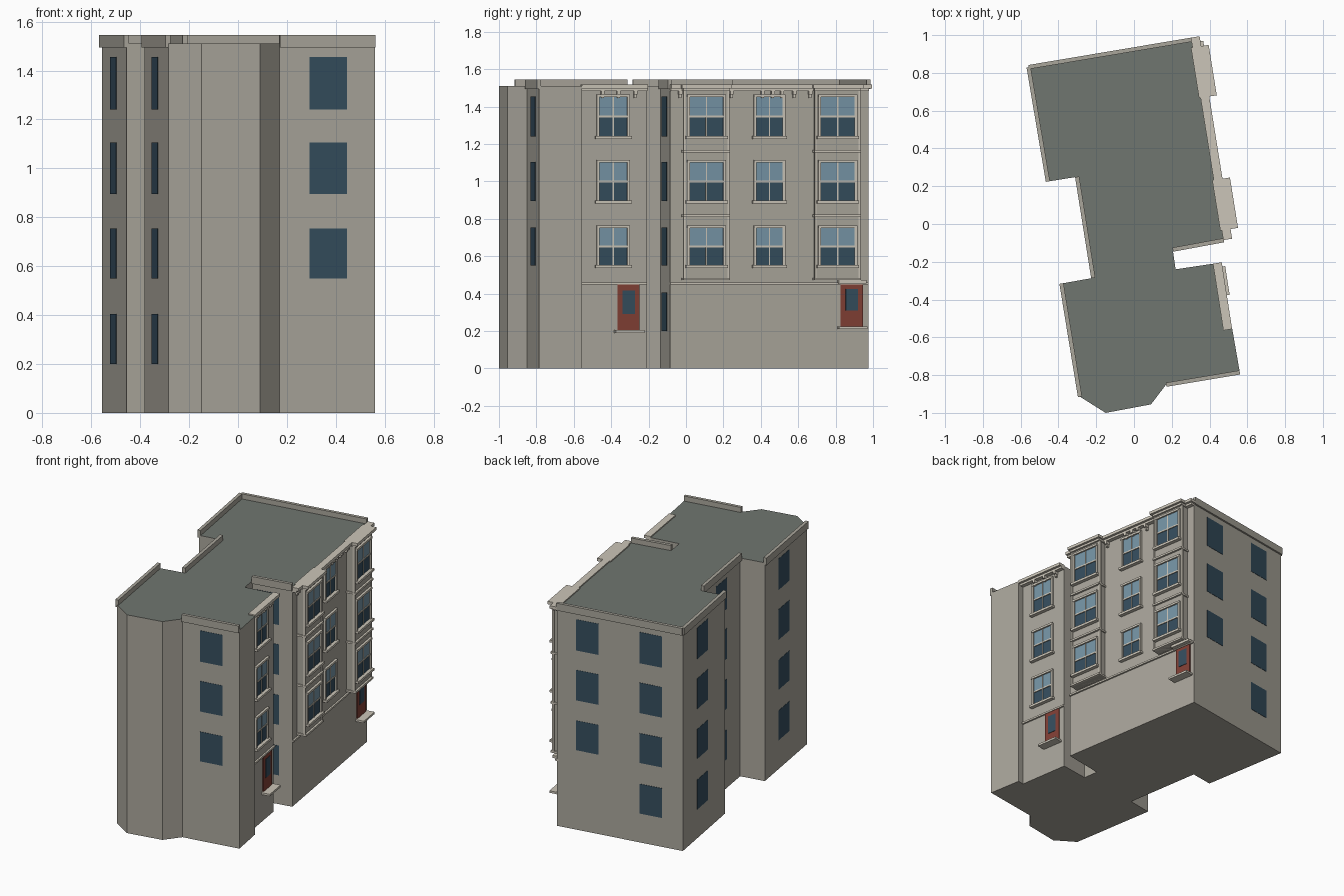
import bpy, bmesh
from mathutils import Vector

if "Cube" in bpy.data.objects:
    bpy.data.objects.remove(bpy.data.objects["Cube"])


def material(name, rgb):
    m = bpy.data.materials.new(name)
    m.diffuse_color = (*rgb, 1)
    m.use_nodes = True
    m.node_tree.nodes["Principled BSDF"].inputs["Base Color"].default_value = m.diffuse_color
    return m


WALL, ROOF, TRIM, GLASS, PANE, DOOR = range(6)
MATS = [material("wall_stone", (0.40, 0.38, 0.33)),
        material("roof_grey", (0.16, 0.18, 0.16)),
        material("trim_stone", (0.60, 0.56, 0.48)),
        material("dark_glass", (0.035, 0.075, 0.11)),
        material("light_glass", (0.18, 0.30, 0.38)),
        material("door_red", (0.22, 0.05, 0.035))]

# Footprint, anticlockwise from the facade side of the notch
FOOT = [Vector(p) for p in (
    (0.475, -0.085), (0.305, 0.975), (-0.557, 0.83), (-0.455, 0.225),
    (-0.30, 0.25), (-0.215, -0.285), (-0.383, -0.315), (-0.285, -0.915),
    (-0.15, -1.0), (0.09, -0.955), (0.17, -0.85), (0.56, -0.785),
    (0.52, -0.555), (0.475, -0.563), (0.42, -0.21), (0.22, -0.24),
    (0.205, -0.135))]
MAIN, SIDE = 0, 13          # the two decorated facade walls
ROWS = [(0.55, 0.755), (0.895, 1.105), (1.24, 1.455)]
GROUND = (0.20, 0.405)
TOP = 1.51


def wall_frame(i):
    p, q = FOOT[i], FOOT[(i + 1) % len(FOOT)]
    u = (q - p).normalized()
    return p, u, Vector((u.y, -u.x)), (q - p).length


def finish(name, bm):
    bmesh.ops.recalc_face_normals(bm, faces=bm.faces)
    me = bpy.data.meshes.new(name)
    bm.to_mesh(me)
    bm.free()
    for m in MATS:
        me.materials.append(m)
    ob = bpy.data.objects.new(name, me)
    bpy.context.collection.objects.link(ob)
    return ob


def build(name, wall, boxes):
    """Boxes on a wall: along s0-s1, height z0-z1, outward d0-d1, material."""
    p, u, n, _ = wall_frame(wall)
    bm = bmesh.new()
    for s0, s1, z0, z1, d0, d1, mat in boxes:
        loops = [[bm.verts.new((*(p + u * s + n * d), z))
                  for s, d in ((s0, d0), (s0, d1), (s1, d1), (s1, d0))]
                 for z in (z0, z1)]
        lo, hi = loops
        faces = [bm.faces.new(lo[::-1]), bm.faces.new(hi)]
        for k in range(4):
            j = (k + 1) % 4
            faces.append(bm.faces.new((lo[k], lo[j], hi[j], hi[k])))
        for f in faces:
            f.material_index = mat
    return finish(name, bm)


def along(wall, y, d=0.0):
    """Distance along a facade wall for a given world y."""
    p, u, n, _ = wall_frame(wall)
    return (y - p.y - d * n.y) / u.y


def sash_window(name, wall, y, w, z0, z1, d=0.0):
    c = along(wall, y, d)
    a, b, m = c - w / 2, c + w / 2, (z0 + z1) / 2
    f = 0.010
    build(name, wall, [
        (a, b, z0, m, d - 0.01, d + 0.003, GLASS),
        (a, b, m, z1, d - 0.01, d + 0.005, PANE),
        (a - f, a + 0.004, z0, z1, d - 0.01, d + 0.013, TRIM),
        (b - 0.004, b + f, z0, z1, d - 0.01, d + 0.013, TRIM),
        (a - f, b + f, z1 - 0.004, z1 + f, d - 0.01, d + 0.016, TRIM),
        (a - f, b + f, m - 0.005, m + 0.005, d - 0.01, d + 0.009, TRIM),
        (c - 0.003, c + 0.003, z0, z1, d - 0.01, d + 0.008, TRIM),
        (a - 0.018, b + 0.018, z0 - 0.014, z0 + 0.002, d - 0.01, d + 0.026, TRIM)])


def door(name, wall, y, z0, z1):
    c = along(wall, y)
    build(name, wall, [
        (c - 0.06, c + 0.06, z0, z1, -0.01, 0.008, DOOR),
        (c - 0.033, c + 0.033, z0 + 0.085, z1 - 0.03, -0.01, 0.011, GLASS)])
    build(name + "_step", wall,
          [(c - 0.077, c + 0.077, z0 - 0.014, z0, -0.01, 0.06, TRIM)])


# Building body with a grey roof
bm = bmesh.new()
base = bm.faces.new([bm.verts.new((*p, 0)) for p in FOOT])
ext = bmesh.ops.extrude_face_region(bm, geom=[base], use_keep_orig=True)["geom"]
bmesh.ops.translate(bm, vec=(0, 0, TOP),
                    verts=[v for v in ext if isinstance(v, bmesh.types.BMVert)])
for face in ext:
    if isinstance(face, bmesh.types.BMFace):
        face.material_index = ROOF
finish("building_body", bm)

# Parapets along the plain walls
for i in (1, 2, 4, 6, 10, 16):
    length = wall_frame(i)[3]
    build(f"parapet_{i}", i, [(0, length, 1.495, 1.545, -0.010, 0.012, WALL)])

# Flat windows on the plain walls: wall, position along it, has ground row
for i, frac, ground in ((1, 0.24, False), (1, 0.745, True), (2, 0.47, True),
                        (4, 0.5, True), (6, 0.45, True), (10, 0.51, False),
                        (16, 0.38, True)):
    c = wall_frame(i)[3] * frac
    rows = ([GROUND] if ground else []) + ROWS
    build(f"plain_windows_{i}_{int(frac * 100)}", i,
          [(c - 0.078, c + 0.078, z0, z1, -0.01, 0.002, GLASS) for z0, z1 in rows])

# Cornices and belt courses on both facades
for name, wall, e0, e1 in (("main", MAIN, 0.0, 0.012), ("side", SIDE, 0.0, 0.0)):
    length = wall_frame(wall)[3]
    a, b = -e0, length + e1
    build(name + "_cornice", wall, [
        (a, b, 1.498, 1.518, -0.002, 0.045, TRIM),
        (a, length, 1.484, 1.498, -0.002, 0.028, TRIM)])
    build(name + "_belt_course", wall,
          [(a, length, 0.448, 0.460, -0.01, 0.012, TRIM)])

# Cornice brackets
for name, wall, ys in (
        ("main_brackets", MAIN, (-0.03, 0.245, 0.41, 0.465, 0.515, 0.58, 0.665)),
        ("side_brackets", SIDE, (-0.445, -0.36, -0.27))):
    boxes = []
    for y in ys:
        s = along(wall, y, 0.02)
        boxes += [(s - 0.009, s + 0.009, 1.465, 1.485, -0.01, 0.028, TRIM),
                  (s - 0.007, s + 0.007, 1.447, 1.465, -0.01, 0.016, TRIM)]
    build(name, wall, boxes)

# Projecting bays with bands between the floors
BAY = 0.055
for name, y in (("near_bay", 0.108), ("far_bay", 0.81)):
    c = along(MAIN, y, BAY)
    build(name, MAIN, [(c - 0.118, c + 0.118, 0.472, TOP, -0.01, BAY, WALL)])
    bands = [(c - 0.126, c + 0.126, z, z + 0.013, -0.01, BAY + 0.014, TRIM)
             for z in (0.472, 0.81, 1.155)]
    bands += [(c - 0.126, c + 0.126, 1.484, 1.498, -0.01, BAY + 0.014, TRIM),
              (c - 0.135, c + 0.135, 1.498, 1.518, -0.01, BAY + 0.030, TRIM)]
    for z0, z1 in ((0.485, 0.81), (0.823, 1.155), (1.168, 1.484)):
        bands += [(c + k - 0.005, c + k + 0.005, z0, z1, BAY - 0.01, BAY + 0.006, TRIM)
                  for k in (-0.119, 0.119)]
    build(name + "_bands", MAIN, bands)
    for r, (z0, z1) in enumerate(ROWS):
        sash_window(f"{name}_window_{r}", MAIN, y, 0.19, z0, z1, BAY)

# Sash windows on the flat facade walls
for r, (z0, z1) in enumerate(ROWS):
    sash_window(f"main_window_{r}", MAIN, 0.445, 0.15, z0, z1)
    sash_window(f"side_window_{r}", SIDE, -0.39, 0.16, z0, z1)

# Street doors
door("side_door", SIDE, -0.308, 0.205, 0.448)
door("main_door", MAIN, 0.885, 0.224, 0.455)
s = along(MAIN, 0.885)
build("main_door_canopy", MAIN,
      [(s - 0.075, s + 0.075, 0.455, 0.472, -0.01, 0.04, TRIM)])
